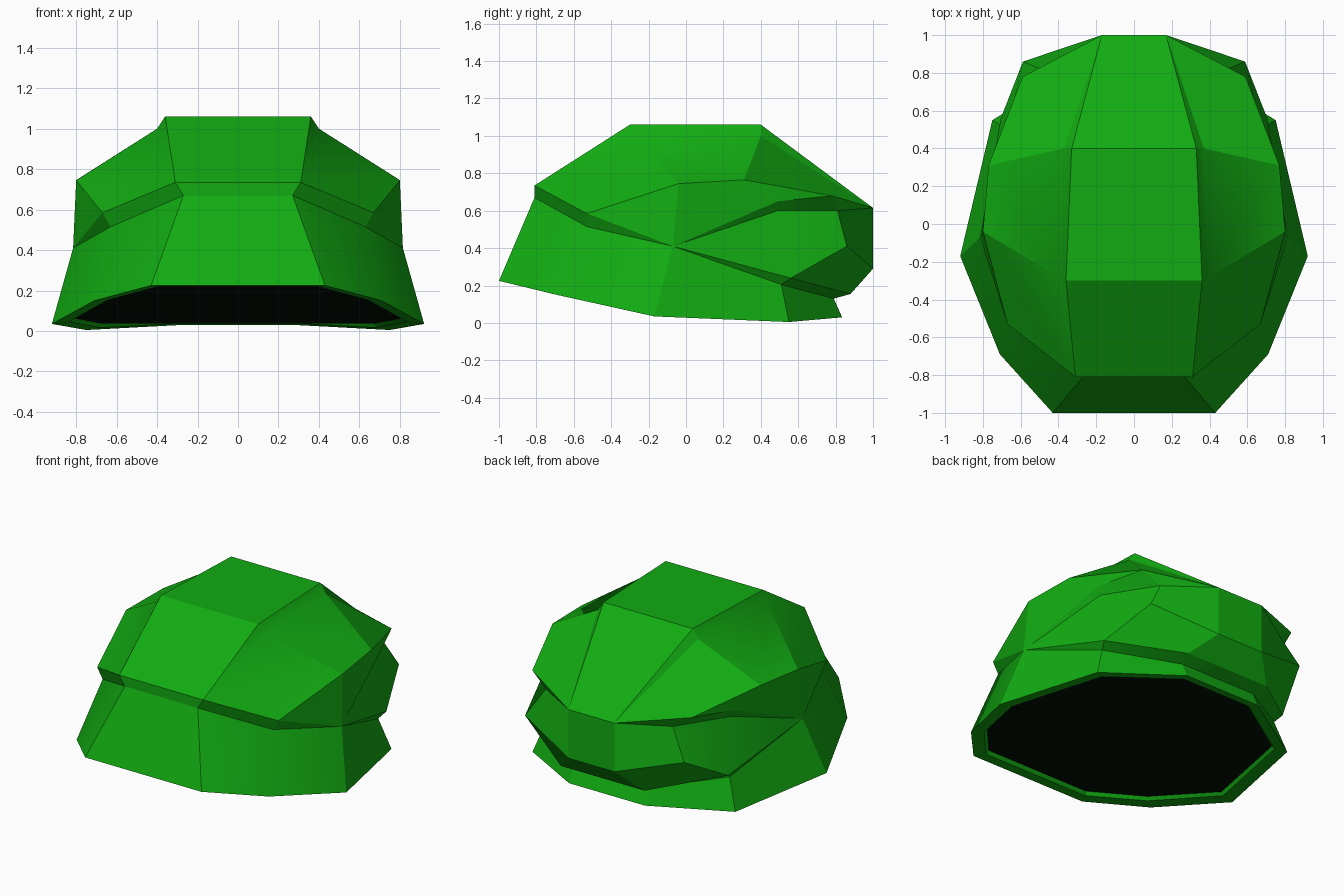
import bpy, bmesh, math
from mathutils import Vector

if "Cube" in bpy.data.objects:
    bpy.data.objects.remove(bpy.data.objects["Cube"])


def material(name, rgb):
    m = bpy.data.materials.new(name)
    m.diffuse_color = (*rgb, 1)
    m.use_nodes = True
    m.node_tree.nodes["Principled BSDF"].inputs["Base Color"].default_value = m.diffuse_color
    return m


green = material("cloth green", (0.006, 0.41, 0.006))
black = material("lining black", (0.0015, 0.005, 0.002))


def mid(p):
    """Project a point onto the centre plane."""
    return (0, p[1], p[2])


def closed(line):
    """Extend a half ring to the centre plane at both ends."""
    return [mid(line[0])] + line + [mid(line[-1])]


def loft(a, b):
    """Strip of faces between two equally long point rows."""
    return [[a[i], a[i + 1], b[i + 1], b[i]] for i in range(len(a) - 1)]


def part(name, faces, mat):
    """Right half from faces, welded, mirrored, facing outward."""
    bm = bmesh.new()
    for f in faces:
        pts = list(dict.fromkeys(f))
        if len(pts) > 2:
            bm.faces.new([bm.verts.new(p) for p in pts])
    bmesh.ops.remove_doubles(bm, verts=bm.verts[:], dist=0.0005)
    geom = bm.verts[:] + bm.edges[:] + bm.faces[:]
    bmesh.ops.mirror(bm, geom=geom, axis='X', merge_dist=0.0005)
    bmesh.ops.remove_doubles(bm, verts=bm.verts[:], dist=0.0005)
    bmesh.ops.recalc_face_normals(bm, faces=bm.faces[:])
    centre = Vector((0, 0, 0.45))
    out = sum(f.normal.dot(f.calc_center_median() - centre) * f.calc_area() for f in bm.faces)
    if out < 0:
        bmesh.ops.reverse_faces(bm, faces=bm.faces[:])
    me = bpy.data.meshes.new(name)
    bm.to_mesh(me)
    bm.free()
    me.materials.append(mat)
    ob = bpy.data.objects.new(name, me)
    bpy.context.collection.objects.link(ob)
    bpy.context.view_layer.objects.active = ob
    ob.select_set(True)
    bpy.ops.object.shade_smooth_by_angle(angle=math.radians(25))
    ob.select_set(False)


# Shared rows of points, right half, front to back
hem = [(.43, -1, .225), (.71, -.69, .15), (.92, -.17, .035), (.75, .55, .005), (.28, .835, .03)]
neck = [(.27, -.81, .67), (.63, -.53, .515), (.815, -.07, .41), (.68, .51, .205), (.28, .79, .13)]
pinch = neck[2]
lip = [(.31, -.81, .735), (.67, -.53, .585), pinch]
ridge = [lip[0], (.36, -.3, 1.06), (.33, .4, 1.06), (.17, 1, .615)]
groove = [lip[0], (.40, -.28, 1.0), (.37, .4, 1.0), ridge[3]]
side = [lip[1], (.80, -.04, .745), (.77, .31, .765), (.59, .78, .68)]
fold = (.70, .49, .65)
tuck, tail_top = (.675, .49, .6), (.47, .81, .6)
tail_side, tail_low = (.588, .86, .41), (.705, .56, .24)
back_top, back_mid, back_low = ridge[3], (.17, 1, .29), (.31, .88, .155)

# Lower band with its turned-in hem
inner = [(x * .91, y * .93, .1 + (z - .1) * .93 + .005) for x, y, z in hem]
deep = [(x * .98, y * .98, z + .02) for x, y, z in inner]
part("lower_band", loft(closed(hem), closed(neck)) + loft(closed(hem), closed(inner))
     + loft(closed(inner), closed(deep)), green)

# Dark opening underneath
part("lining", loft(deep, [mid(p) for p in deep]), black)

# Crown: front lip, raised centre panel, side panels and side walls
crown = loft([mid(neck[0])] + neck[:3], [mid(lip[0])] + lip)
crown += loft(ridge, [mid(p) for p in ridge])
crown += loft(ridge, groove)
crown += loft(groove, side)
crown += loft(side, [pinch, pinch, fold, side[3]])
part("crown", crown, green)

# Gathered back: undercut fold, side flap, rear wall and underside
tail = loft([pinch, fold, side[3], back_top], [pinch, tuck, tail_top, back_top])
tail += [[pinch, tuck, tail_low], [tuck, tail_top, tail_side, tail_low]]
tail += [[tail_top, back_top, back_mid, tail_side], [tail_side, back_mid, back_low, tail_low]]
rear = [back_top, back_mid, back_low, neck[4]]
tail += loft(rear, [mid(p) for p in rear])
tail += [[pinch, tail_low, neck[3]], [tail_low, back_low, neck[4], neck[3]]]
part("gathered_back", tail, green)
